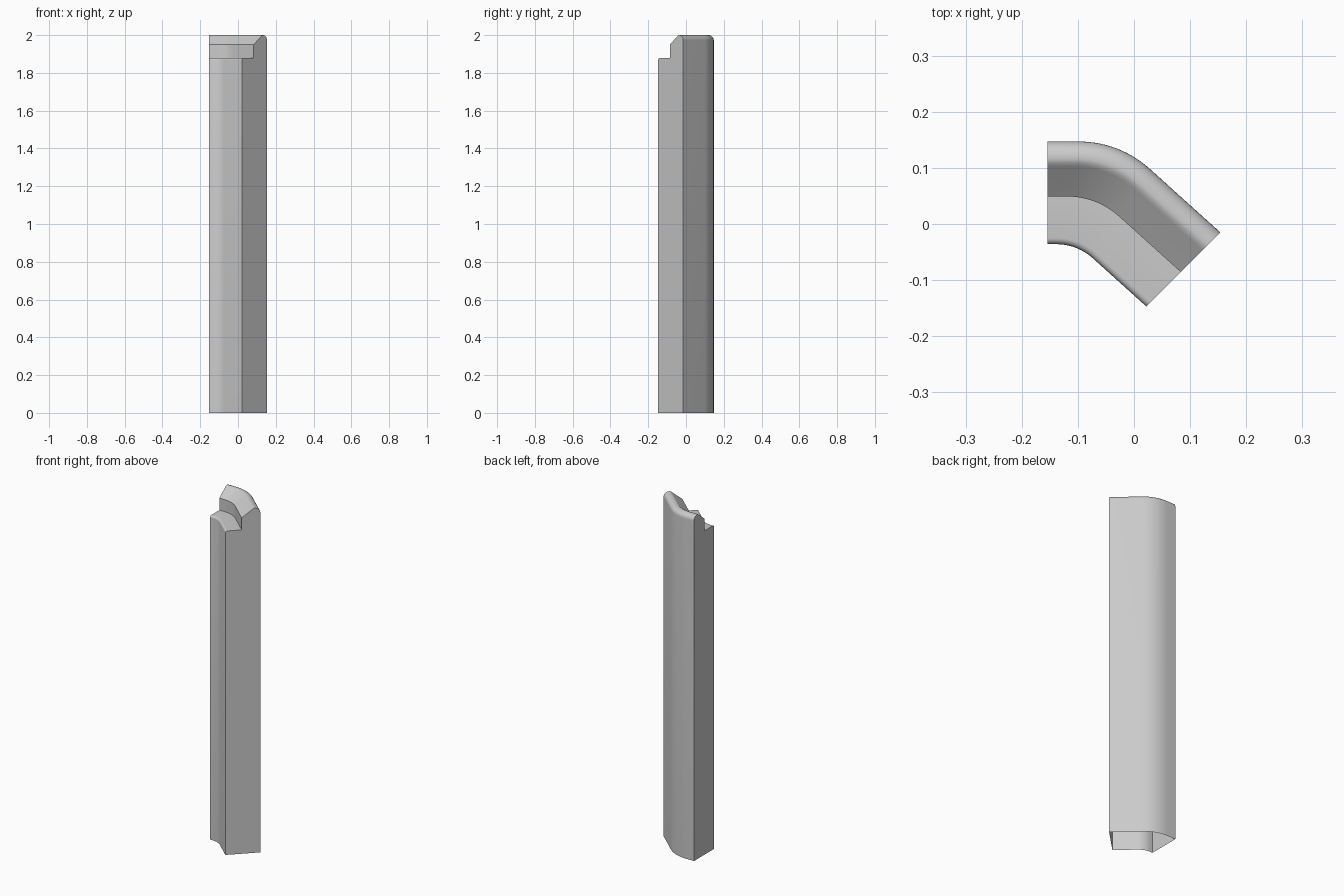
import bpy, bmesh, math
from mathutils import Vector

if "Cube" in bpy.data.objects:
    bpy.data.objects.remove(bpy.data.objects["Cube"], do_unlink=True)

grey = bpy.data.materials.new("plain grey")
grey.use_nodes = True
colour = (0.6, 0.6, 0.6, 1)
grey.diffuse_color = colour
grey.node_tree.nodes["Principled BSDF"].inputs["Base Color"].default_value = colour

# Plan: a straight run, a fillet, then a run ending in a diagonal cut
START_X, INNER_Y, DEPTH = -0.154, -0.036, 0.183
INNER_END, OUTER_END = Vector((0.022, -0.147)), Vector((0.154, -0.015))
TURN = math.radians(42)
ARC_STEPS = 14


def rail(f):
    """Plan path at fraction f of the depth, from inner (0) to outer (1)."""
    y = INNER_Y + DEPTH * f
    end = INNER_END.lerp(OUTER_END, f)
    corner_x = end.x - (y - end.y) / math.tan(TURN)
    run = 0.037 + 0.035 * f
    radius = run / math.tan(TURN / 2)
    points = [Vector((START_X, y))]
    for i in range(ARC_STEPS + 1):
        a = TURN * i / ARC_STEPS
        points.append(Vector((corner_x - run + radius * math.sin(a),
                              y - radius * (1 - math.cos(a)))))
    return points + [end]


def rounded(cx, cz, rx, rz, start, stop, steps):
    """Elliptical corner of the cross-section."""
    angles = [math.radians(start + (stop - start) * i / steps) for i in range(steps + 1)]
    return [(cx + rx * math.cos(a), cz + rz * math.sin(a)) for a in angles]


# Cross-section as (depth fraction, height): front, ledge, step, slope, round back
section = [(0, 0)]
section += rounded(0.06, 1.869, 0.06, 0.011, 180, 90, 5)
section += [(0.465, 1.88), (0.465, 1.95), (0.76, 1.993)]
section += rounded(0.84, 1.972, 0.16, 0.028, 105, 0, 9)
section += [(1, 0)]

# Corner post, open underneath
bm = bmesh.new()
rows = [[bm.verts.new((p.x, p.y, z)) for p in rail(f)] for f, z in section]
for low, high in zip(rows, rows[1:]):
    for i in range(len(low) - 1):
        bm.faces.new((low[i], low[i + 1], high[i + 1], high[i]))
bm.faces.new([r[0] for r in rows])
bm.faces.new([r[-1] for r in reversed(rows)])
mesh = bpy.data.meshes.new("corner_post")
bm.to_mesh(mesh)
bm.free()
mesh.materials.append(grey)
post = bpy.data.objects.new("corner_post", mesh)
bpy.context.collection.objects.link(post)
bpy.context.view_layer.objects.active = post
post.select_set(True)
bpy.ops.object.shade_smooth_by_angle(angle=math.radians(35))
